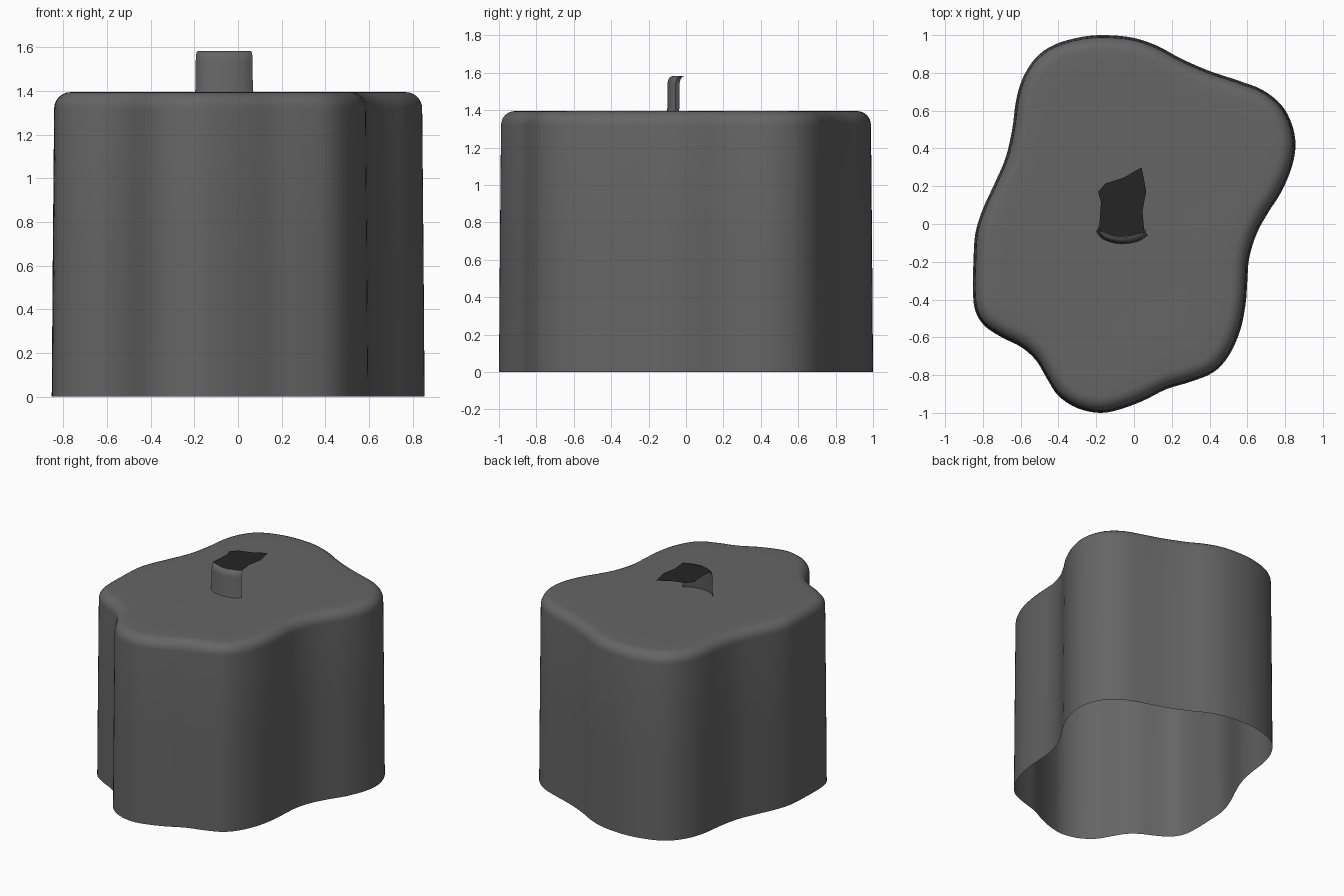
import bpy, bmesh, math
from mathutils import Vector

if "Cube" in bpy.data.objects:
    bpy.data.objects.remove(bpy.data.objects["Cube"])


def material(name, v):
    m = bpy.data.materials.new(name)
    m.diffuse_color = (v, v, v, 1)
    m.use_nodes = True
    m.node_tree.nodes["Principled BSDF"].inputs["Base Color"].default_value = m.diffuse_color
    return m


grey = material("dark_grey", 0.13)
black = material("near_black", 0.018)


def finish(name, bm, mat, smooth=True):
    me = bpy.data.meshes.new(name)
    bm.to_mesh(me)
    bm.free()
    ob = bpy.data.objects.new(name, me)
    bpy.context.collection.objects.link(ob)
    me.materials.append(mat)
    for p in me.polygons:
        p.use_smooth = smooth
    return ob


def spline(pts, steps, closed=True):
    """Catmull-Rom curve through 2D points."""
    n, out = len(pts), []
    get = lambda i: Vector(pts[i % n] if closed else pts[max(0, min(n - 1, i))])
    for i in range(n if closed else n - 1):
        a, b, c, d = (get(i + k) for k in (-1, 0, 1, 2))
        for s in range(steps):
            t = s / steps
            out.append(0.5 * (2 * b + (c - a) * t + (2 * a - 5 * b + 4 * c - d) * t * t
                              + (3 * b - a - 3 * c + d) * t ** 3))
    if not closed:
        out.append(get(n - 1))
    return out


def bridge(bm, r0, r1, closed=True):
    n = len(r0)
    for i in range(n if closed else n - 1):
        j = (i + 1) % n
        bm.faces.new((r0[i], r0[j], r1[j], r1[i]))


# Wavy plan outline of the body, clockwise from the back
outline = [(-.15, 1), (0, .985), (.13, .94), (.25, .875), (.4, .81), (.55, .76), (.68, .71),
           (.78, .63), (.835, .53), (.855, .42), (.835, .3), (.78, .17), (.71, .06),
           (.65, -.05), (.61, -.18), (.6, -.3), (.59, -.43), (.56, -.57), (.5, -.7),
           (.42, -.785), (.3, -.835), (.17, -.875), (.05, -.935), (-.07, -.98), (-.18, -1),
           (-.3, -.975), (-.4, -.91), (-.46, -.82), (-.52, -.72), (-.6, -.65), (-.7, -.6),
           (-.79, -.54), (-.84, -.46), (-.853, -.35), (-.85, -.2), (-.84, -.05), (-.8, .08),
           (-.74, .21), (-.68, .35), (-.645, .5), (-.625, .65), (-.59, .77), (-.52, .88),
           (-.42, .95), (-.28, .99)]
plan = spline(outline[::-1], 4)
N = len(plan)
inward = []
for i in range(N):
    t = (plan[(i + 2) % N] - plan[i - 2]).normalized()
    inward.append(Vector((-t.y, t.x)))

# Body: tapered open-bottomed wall, rounded rim, flat top
bm = bmesh.new()
profile = [(0, 0), (.005, .66), (.011, 1.32)]
profile += [(.011 + .075 * (1 - math.cos(a)), 1.32 + .075 * math.sin(a))
            for a in (math.radians(15 * k) for k in range(1, 7))]
rings = []
for off, z in profile:
    rings.append([bm.verts.new((*(p + d * off), z)) for p, d in zip(plan, inward)])
for s, z in ((.85, 1.395), (.6, 1.392), (.3, 1.39)):
    rings.append([bm.verts.new((*((p + d * .086) * s), z)) for p, d in zip(plan, inward)])
for a, b in zip(rings, rings[1:]):
    bridge(bm, a, b)
centre = bm.verts.new((0, 0, 1.39))
for i in range(N):
    bm.faces.new((rings[-1][i], rings[-1][(i + 1) % N], centre))
finish("body", bm, grey)

# Curved upright tab, flared at the foot and rolled inward at the top
arc = spline([(-.195, -.035), (-.165, -.073), (-.1, -.097), (-.03, -.098), (.03, -.082),
              (.068, -.055)], 4, closed=False)
bm = bmesh.new()
rows = []
for dy, sx, z in ((-.006, 1.03, 1.385), (0, 1, 1.41), (0, .99, 1.54), (.006, .98, 1.565),
                  (.016, .96, 1.578), (.03, .93, 1.583)):
    rows.append([bm.verts.new((-.063 + (p.x + .063) * sx, p.y + dy, z)) for p in arc])
for a, b in zip(rows, rows[1:]):
    bridge(bm, a, b, closed=False)
finish("tab", bm, grey)

# Thin dark jagged plate level with the top of the tab
plate = [(-.19, .17), (-.175, .115), (-.185, -.035), (-.13, -.06), (-.07, -.068), (0, -.062),
         (.055, -.045), (.045, .07), (.065, .175), (.04, .3), (-.055, .245), (-.15, .215)]
bm = bmesh.new()
bm.faces.new([bm.verts.new((x, y, 1.583)) for x, y in plate])
finish("plate", bm, black, smooth=False)
